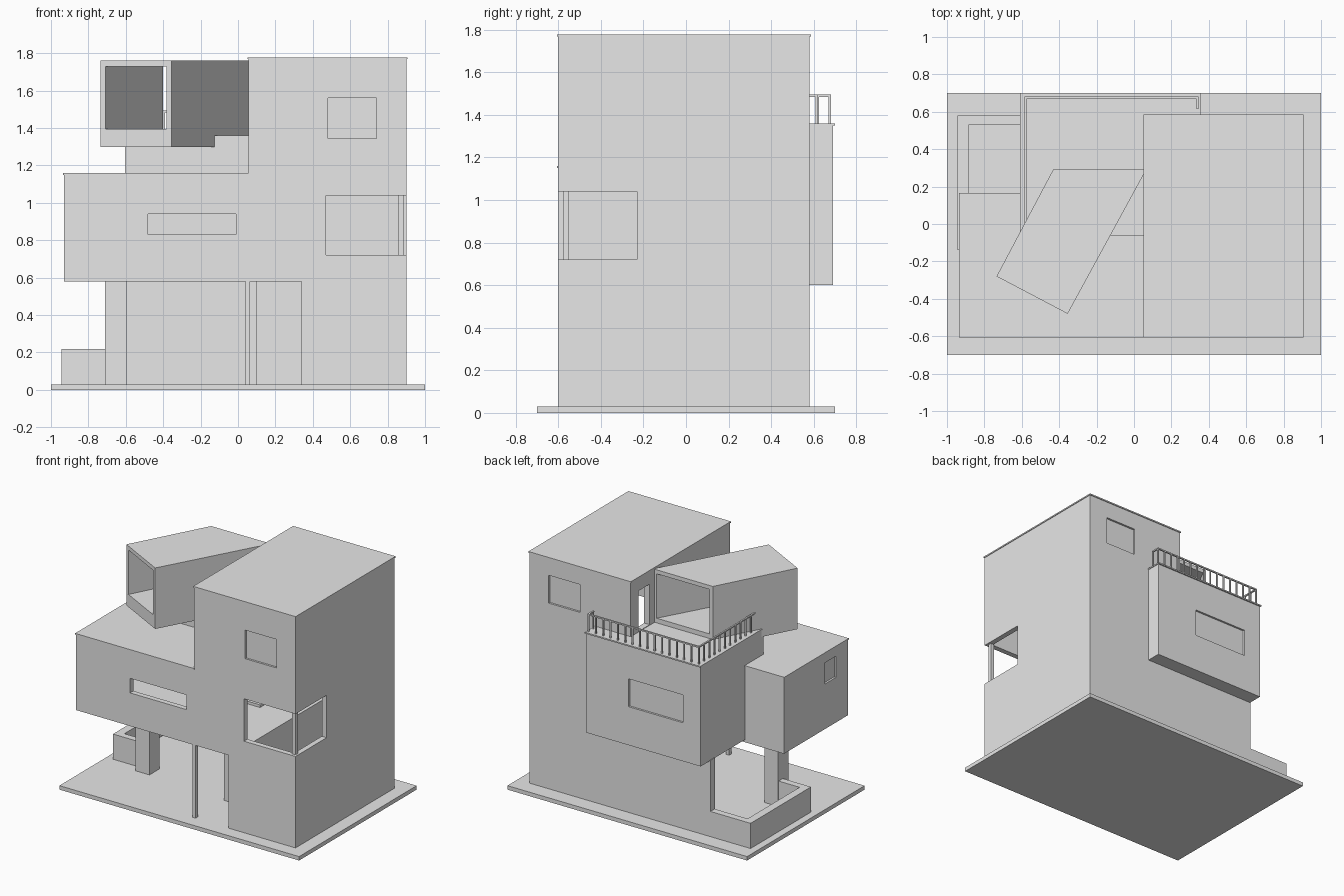
import bpy, bmesh

plaster = bpy.data.materials.new("light grey plaster")
plaster.diffuse_color = (0.8, 0.8, 0.8, 1)


def prism(name, pts, z0, z1):
    """Extrude a plan outline between two heights."""
    bm = bmesh.new()
    f = bm.faces.new([bm.verts.new((x, y, z0)) for x, y in pts])
    r = bmesh.ops.extrude_face_region(bm, geom=[f])
    for v in r["geom"]:
        if isinstance(v, bmesh.types.BMVert):
            v.co.z = z1
    bmesh.ops.recalc_face_normals(bm, faces=bm.faces)
    me = bpy.data.meshes.new(name)
    bm.to_mesh(me)
    bm.free()
    me.materials.append(plaster)
    ob = bpy.data.objects.new(name, me)
    bpy.context.collection.objects.link(ob)
    return ob


def box(name, x0, x1, y0, y1, z0, z1):
    return prism(name, [(x0, y0), (x1, y0), (x1, y1), (x0, y1)], z0, z1)


def boolean(ob, op, *dims):
    """Join or cut a box, apply the result and remove the helper."""
    tool = box("cutter", *dims)
    tool.hide_render = True
    mod = ob.modifiers.new("bool", "BOOLEAN")
    mod.operation, mod.object, mod.solver = op, tool, "EXACT"
    dg = bpy.context.evaluated_depsgraph_get()
    dg.update()
    me = bpy.data.meshes.new_from_object(ob.evaluated_get(dg))
    ob.modifiers.clear()
    ob.data = me
    bpy.data.objects.remove(tool)


# ground plate
box("ground_plate", -1, 1, -0.7, 0.7, 0, 0.03)

# house: tower joined with front-left and back volumes
house = box("house_body", 0.055, 0.9, -0.6, 0.58, 0.03, 1.77)
boolean(house, "UNION", -0.93, 0.08, -0.6, 0.16, 0.58, 1.155)
boolean(house, "UNION", -0.605, 0.35, -0.06, 0.69, 0.60, 1.355)
cuts = [
    (0.10, 0.86, -0.56, 0.54, 0.60, 1.74),      # tower upper room
    (0.38, 0.86, -0.56, 0.54, 0.01, 0.70),      # tower lower room
    (0.00, 0.34, -0.70, 0.525, 0.01, 0.58),     # entrance porch
    (-0.89, 0.20, -0.56, 0.12, 0.60, 1.12),     # front-left room
    (-0.565, 0.31, -0.02, 0.65, 0.62, 1.32),    # back room
    (0.47, 0.95, -0.65, -0.50, 0.72, 1.04),     # corner window, front
    (0.80, 0.95, -0.65, -0.23, 0.72, 1.04),     # corner window, side
    (-0.48, -0.01, -0.65, -0.55, 0.83, 0.94),   # strip window
    (0.00, 0.15, 0.355, 0.485, 1.365, 1.67),    # terrace door
    (0.48, 0.74, -0.65, -0.585, 1.345, 1.56),   # recessed windows
    (0.48, 0.74, 0.565, 0.65, 1.43, 1.64),
    (-0.46, -0.005, 0.675, 0.75, 0.89, 1.10),
    (-0.98, -0.915, -0.46, -0.33, 0.92, 1.08),
]
for c in cuts:
    boolean(house, "DIFFERENCE", *c)

# roof copings with a slight overhang
box("tower_coping", 0.05, 0.905, -0.606, 0.586, 1.768, 1.778)
box("front_coping", -0.935, 0.056, -0.606, -0.055, 1.15, 1.16)
box("side_coping", -0.935, -0.60, -0.06, 0.165, 1.15, 1.16)
box("terrace_coping", -0.61, 0.056, -0.062, 0.70, 1.35, 1.36)
box("terrace_edge_coping", 0.05, 0.355, 0.57, 0.70, 1.35, 1.36)

# ground floor walls, column and posts
box("back_wall", -0.61, 0.06, 0.525, 0.58, 0.03, 0.605)
box("porch_side_wall", 0.06, 0.10, -0.25, 0.53, 0.03, 0.59)
box("column", -0.71, -0.595, -0.205, -0.085, 0.03, 0.585)
box("porch_post", 0.04, 0.065, -0.597, -0.572, 0.03, 0.585)
box("corner_window_post", 0.857, 0.885, -0.578, -0.55, 0.72, 1.04)

# low garden wall, one U-shaped outline
prism("garden_wall", [(-0.605, 0.58), (-0.945, 0.58), (-0.945, -0.14), (-0.70, -0.14),
                      (-0.70, -0.09), (-0.885, -0.09), (-0.885, 0.53), (-0.605, 0.53)], 0.03, 0.22)

# turned tube room, open at both ends
A, B, C, D = (-0.735, -0.28), (-0.355, -0.48), (0.068, 0.295), (-0.43, 0.295)
a, b, c, d = (-0.708, -0.294), (-0.383, -0.465), (0.038, 0.295), (-0.402, 0.295)
prism("tube_floor", [A, B, C, D], 1.30, 1.395)
prism("tube_roof", [A, B, C, D], 1.73, 1.76)
prism("tube_left_wall", [A, a, d, D], 1.395, 1.73)
prism("tube_right_wall", [b, B, C, c], 1.395, 1.73)

# terrace railing: top rails and balusters
w = 0.006
xl, xr, yb = -0.58, 0.34, 0.675
box("rail_back", xl - w, xr + w, yb - w, yb + w, 1.484, 1.494)
box("rail_left", xl - w, xl + w, 0.0, yb, 1.484, 1.494)
box("rail_right", xr - w, xr + w, 0.615, yb, 1.484, 1.494)
spots = [(xl + (xr - xl) * i / 15, yb) for i in range(16)]
spots += [(xl, yb - 0.062 * i) for i in range(1, 11)]
spots.append((xr, 0.62))
for i, (x, y) in enumerate(spots):
    box(f"baluster_{i}", x - 0.005, x + 0.005, y - 0.005, y + 0.005, 1.355, 1.486)
